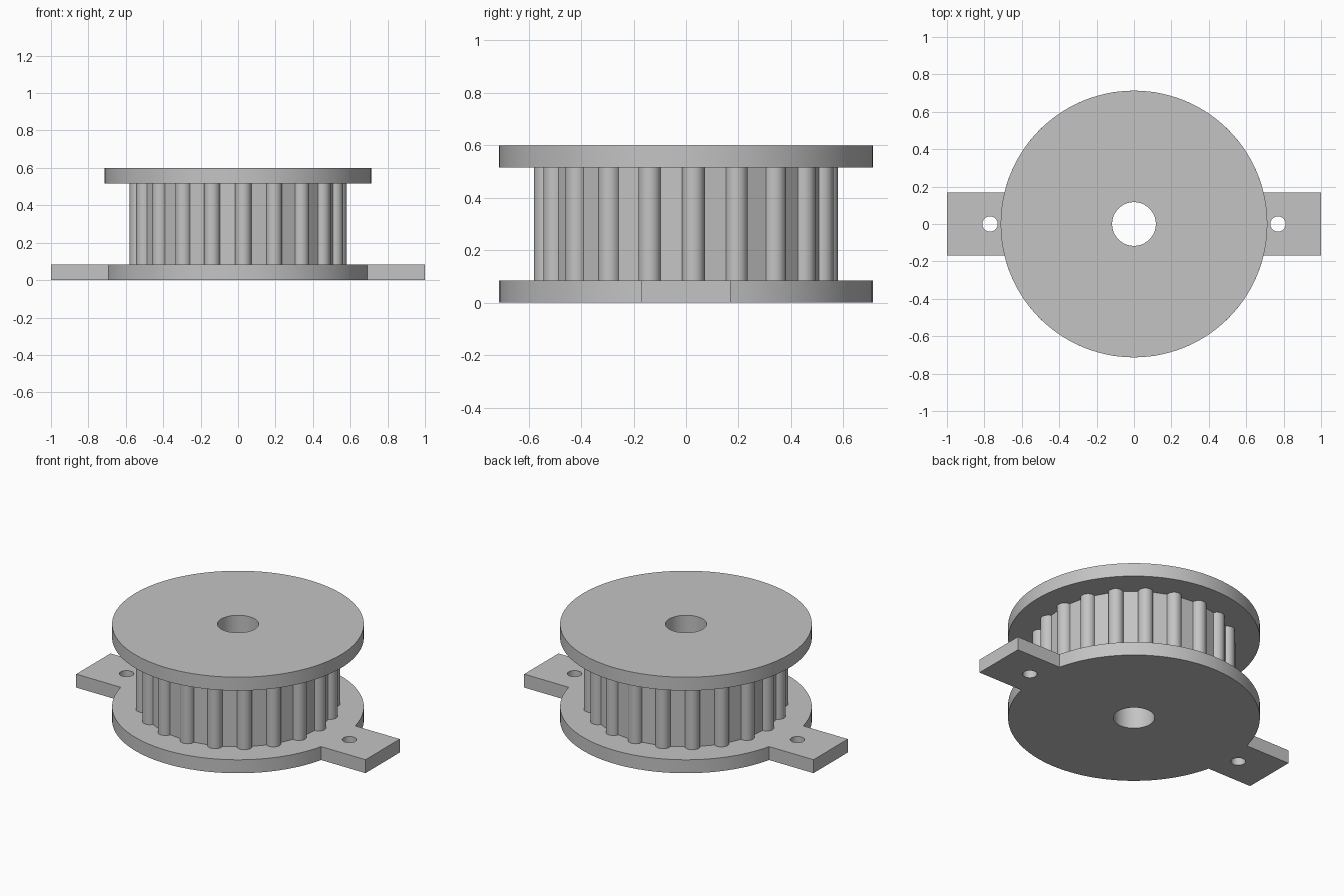
import bpy, bmesh
from math import sin, cos, pi, asin, radians

cube = bpy.data.objects.get("Cube")
if cube:
    bpy.data.objects.remove(cube, do_unlink=True)

GREY = (0.55, 0.55, 0.55, 1)
mat = bpy.data.materials.new("plain grey")
mat.use_nodes = True
mat.diffuse_color = GREY
mat.node_tree.nodes["Principled BSDF"].inputs["Base Color"].default_value = GREY

PLATE_R, PLATE_H, TOTAL_H = 0.713, 0.084, 0.6
BORE_R = 0.117
EAR_HALF, EAR_END, SCREW_X, SCREW_R = 0.169, 1.0, 0.77, 0.041
TEETH, TOOTH_PITCH_R, TOOTH_R = 20, 0.537, 0.043


def arc(r, start, end, steps, cx=0, cy=0):
    """Points along an arc, both ends included."""
    angles = [start + (end - start) * i / steps for i in range(steps + 1)]
    return [(cx + r * cos(a), cy + r * sin(a)) for a in angles]


def circle(r, steps, cx=0):
    return arc(r, 0, 2 * pi, steps, cx)[:-1]


def extrude_profile(name, loops, z0, z1):
    """Solid from an outline and its holes, between two heights."""
    curve = bpy.data.curves.new(name, "CURVE")
    curve.dimensions = "2D"
    curve.fill_mode = "BOTH"
    curve.extrude = (z1 - z0) / 2
    for loop in loops:
        spline = curve.splines.new("POLY")
        spline.points.add(len(loop) - 1)
        for point, (x, y) in zip(spline.points, loop):
            point.co = (x, y, 0, 1)
        spline.use_cyclic_u = True
    obj = bpy.data.objects.new(name, curve)
    bpy.context.collection.objects.link(obj)
    bpy.ops.object.select_all(action="DESELECT")
    obj.select_set(True)
    bpy.context.view_layer.objects.active = obj
    bpy.ops.object.convert(target="MESH")
    obj = bpy.context.view_layer.objects.active
    bm = bmesh.new()
    bm.from_mesh(obj.data)
    bmesh.ops.remove_doubles(bm, verts=bm.verts, dist=1e-5)
    bmesh.ops.translate(bm, verts=bm.verts, vec=(0, 0, (z0 + z1) / 2))
    bmesh.ops.recalc_face_normals(bm, faces=bm.faces)
    bm.to_mesh(obj.data)
    bm.free()
    obj.data.materials.clear()
    obj.data.materials.append(mat)
    bpy.ops.object.shade_smooth_by_angle(angle=radians(30))
    return obj


bore = circle(BORE_R, 48)

# Base plate: disc with a drilled mounting ear on each side
a = asin(EAR_HALF / PLATE_R)
base = arc(PLATE_R, a, pi - a, 48)
base += [(-EAR_END, EAR_HALF), (-EAR_END, -EAR_HALF)]
base += arc(PLATE_R, pi + a, 2 * pi - a, 48)
base += [(EAR_END, -EAR_HALF), (EAR_END, EAR_HALF)]
screws = [circle(SCREW_R, 24, s * SCREW_X) for s in (-1, 1)]
extrude_profile("base_plate", [base, bore] + screws, 0, PLATE_H)

# Toothed drum: half-round ribs joined by flat valleys
drum = []
for i in range(TEETH):
    t = radians(3) + 2 * pi * i / TEETH
    drum += arc(TOOTH_R, t - pi / 2, t + pi / 2, 12,
                TOOTH_PITCH_R * cos(t), TOOTH_PITCH_R * sin(t))
extrude_profile("toothed_drum", [drum, bore], PLATE_H, TOTAL_H - PLATE_H)

# Top flange
extrude_profile("top_flange", [circle(PLATE_R, 96), bore], TOTAL_H - PLATE_H, TOTAL_H)
